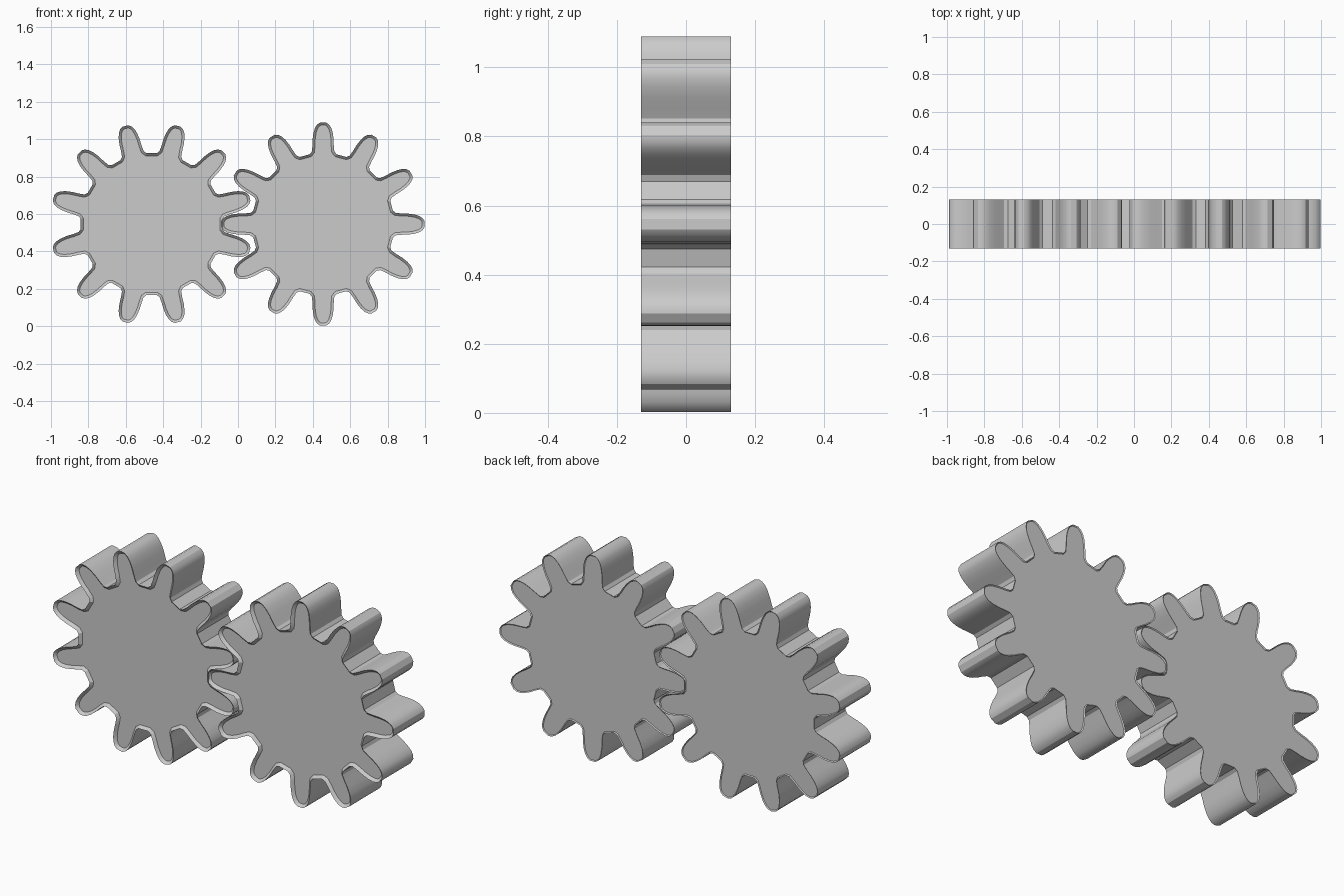
import bpy, bmesh, math

TEETH = 12
DEPTH = 0.26
CENTRE_Z = 0.546
# One flank of a tooth, from root to tip: (radius, half width)
FLANK = [(0.373, 0.072), (0.388, 0.060), (0.42, 0.057), (0.455, 0.056),
         (0.49, 0.051), (0.515, 0.043), (0.533, 0.031), (0.543, 0.015)]

cube = bpy.data.objects.get("Cube")
if cube:
    bpy.data.objects.remove(cube, do_unlink=True)

grey = bpy.data.materials.new("plain_grey")
grey.use_nodes = True
colour = (0.6, 0.6, 0.6, 1)
grey.diffuse_color = colour
grey.node_tree.nodes["Principled BSDF"].inputs["Base Color"].default_value = colour


def outline(phase):
    """Closed gear profile in the x-z plane."""
    tooth = [(r, -w) for r, w in FLANK] + [(r, w) for r, w in reversed(FLANK)]
    points = []
    for i in range(TEETH):
        a = phase + i * math.tau / TEETH
        c, s = math.cos(a), math.sin(a)
        points += [(r * c - w * s, r * s + w * c) for r, w in tooth]
    return points


def make_gear(name, x, phase):
    bm = bmesh.new()
    verts = [bm.verts.new((px, -DEPTH / 2, pz)) for px, pz in outline(phase)]
    front = bm.faces.new(verts)
    bm.normal_update()

    # Thick body
    grown = bmesh.ops.extrude_face_region(bm, geom=[front], use_keep_orig=True)
    moved = [v for v in grown["geom"] if isinstance(v, bmesh.types.BMVert)]
    back = next(f for f in grown["geom"] if isinstance(f, bmesh.types.BMFace))
    bmesh.ops.translate(bm, verts=moved, vec=(0, DEPTH, 0))
    bmesh.ops.recalc_face_normals(bm, faces=bm.faces[:])

    # Worn front rim and a finer back rim
    for face, size, direction in ((front, 0.014, 1), (back, 0.005, -1)):
        rim = list(face.verts)
        bmesh.ops.inset_region(bm, faces=[face], thickness=size, use_even_offset=True)
        bmesh.ops.translate(bm, verts=rim, vec=(0, direction * size, 0))

    mesh = bpy.data.meshes.new(name)
    bm.to_mesh(mesh)
    bm.free()
    mesh.materials.append(grey)
    gear = bpy.data.objects.new(name, mesh)
    gear.location = (x, 0, CENTRE_Z)
    bpy.context.collection.objects.link(gear)
    bpy.ops.object.select_all(action="DESELECT")
    gear.select_set(True)
    bpy.context.view_layer.objects.active = gear
    bpy.ops.object.shade_smooth_by_angle(angle=math.radians(25))


# Meshing pair, half a tooth out of step
make_gear("right_gear", -0.462, math.pi / TEETH)
make_gear("left_gear", 0.455, 0)
